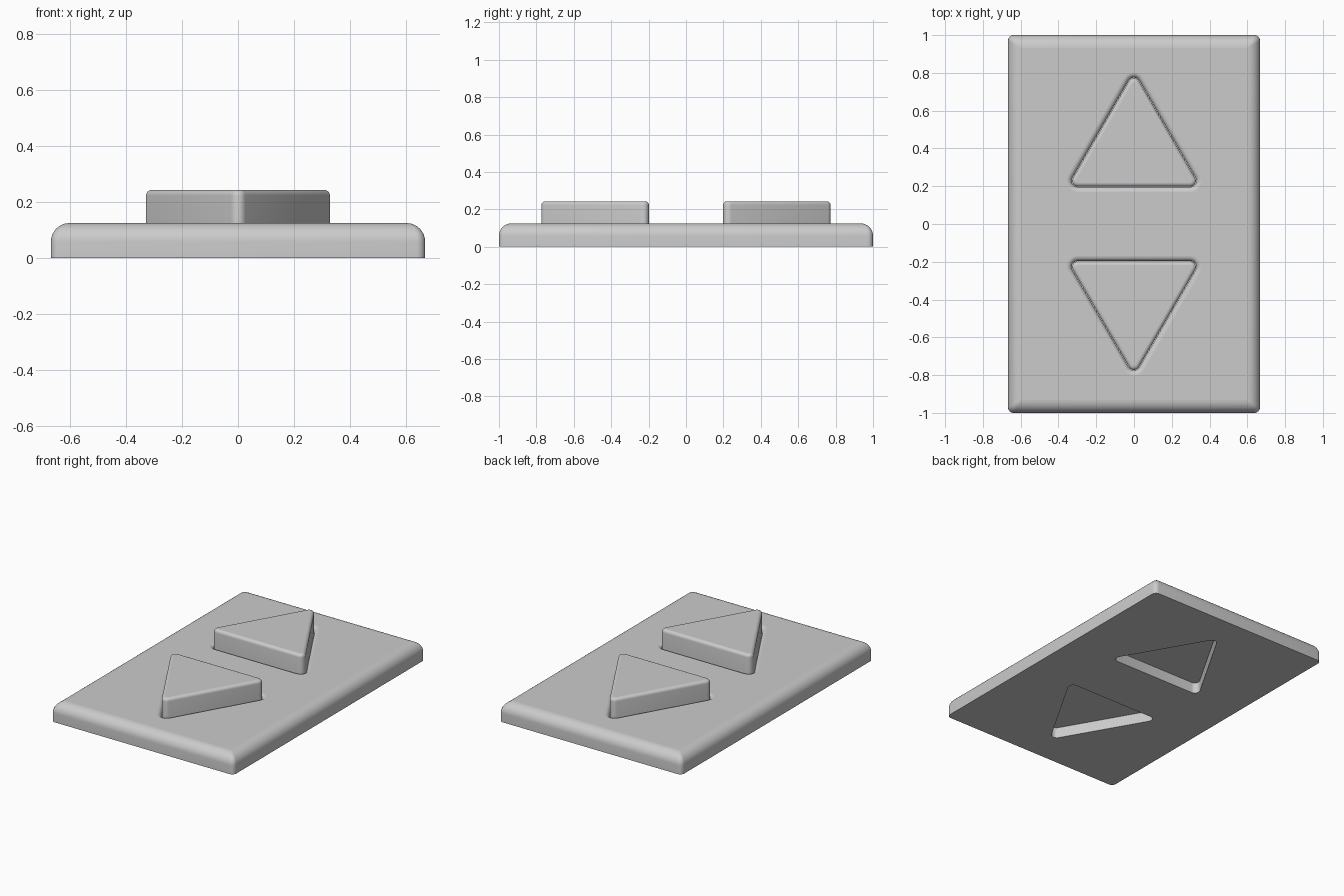
import bpy, bmesh
from math import pi, sin, cos, acos, radians
from mathutils import Vector

if "Cube" in bpy.data.objects:
    bpy.data.objects.remove(bpy.data.objects["Cube"])


def outline(corners, inset, radius, n=6):
    """Counter-clockwise polygon, inset by a distance, with rounded corners."""
    pts = []
    k = len(corners)
    for i, c in enumerate(corners):
        p = Vector(c)
        u = (Vector(corners[i - 1]) - p).normalized()
        v = (Vector(corners[(i + 1) % k]) - p).normalized()
        half = acos(u.dot(v)) / 2
        centre = p + (u + v).normalized() * (inset + radius) / sin(half)
        n0 = Vector((-u.y, u.x))
        n1 = Vector((v.y, -v.x))
        for j in range(n + 1):
            pts.append(centre + n0.slerp(n1, j / n) * radius)
    return pts


def loft(bm, rings):
    """Join rings of (points, z) by smooth walls; return first and last ring edges."""
    loops = [[bm.verts.new((p.x, p.y, z)) for p in pts] for pts, z in rings]
    n = len(loops[0])
    for a, b in zip(loops, loops[1:]):
        for i in range(n):
            j = (i + 1) % n
            bm.faces.new((a[i], a[j], b[j], b[i])).smooth = True
    return [[bm.edges.get((l[i], l[(i + 1) % n])) for i in range(n)]
            for l in (loops[0], loops[-1])]


def finish(bm, name, bottom, top):
    """Flat caps (with any holes), clean normals, sharp edges, new object."""
    for edges, z in ((bottom, -1), (top, 1)):
        bmesh.ops.triangle_fill(bm, edges=edges, use_beauty=True, normal=(0, 0, z))
    bmesh.ops.recalc_face_normals(bm, faces=bm.faces)
    for e in bm.edges:
        e.smooth = e.calc_face_angle(0) < radians(40)
    me = bpy.data.meshes.new(name)
    bm.to_mesh(me)
    bm.free()
    ob = bpy.data.objects.new(name, me)
    bpy.context.collection.objects.link(ob)


def rounded_top(corners, z0, z1, bevel, radius, tip, n=8):
    """Straight wall, then a quarter-round up to the top."""
    rings = [(outline(corners, 0, radius), z0)]
    for i in range(n + 1):
        t = i / n * pi / 2
        d = 1 - cos(t)
        rings.append((outline(corners, bevel * d, radius + (tip - radius) * d),
                      z1 - bevel * (1 - sin(t))))
    return rings


X, PLATE_Z, BUTTON_Z, RECESS_Z = 0.667, 0.125, 0.243, 0.07
plate_corners = [(-X, -1), (X, -1), (X, 1), (-X, 1)]
tri = [(-0.35, 0.198), (0.35, 0.198), (0, 0.803)]
triangles = {"up_button": tri, "down_button": [(-x, -y) for x, y in tri]}

# Backing plate with rounded rim
bm = bmesh.new()
bottom, top = loft(bm, rounded_top(plate_corners, 0, PLATE_Z, 0.067, 0.03, 0.003))

# Triangular through-holes with softened lips
for corners in triangles.values():
    gap, lip = 0.002, 0.027
    rings = [(outline(corners, -gap, 0.03 + gap), 0)]
    for i in range(7):
        t = i / 6 * pi / 2
        off = gap + lip * (1 - cos(t))
        rings.append((outline(corners, -off, 0.03 + off), PLATE_Z - lip * (1 - sin(t))))
    b, t = loft(bm, rings)
    bottom += b
    top += t
finish(bm, "plate", bottom, top)

# Arrow buttons sitting in the holes, recessed from the back
for name, corners in triangles.items():
    bm = bmesh.new()
    b, t = loft(bm, rounded_top(corners, RECESS_Z, BUTTON_Z, 0.02, 0.03, 0.012, 5))
    finish(bm, name, b, t)
